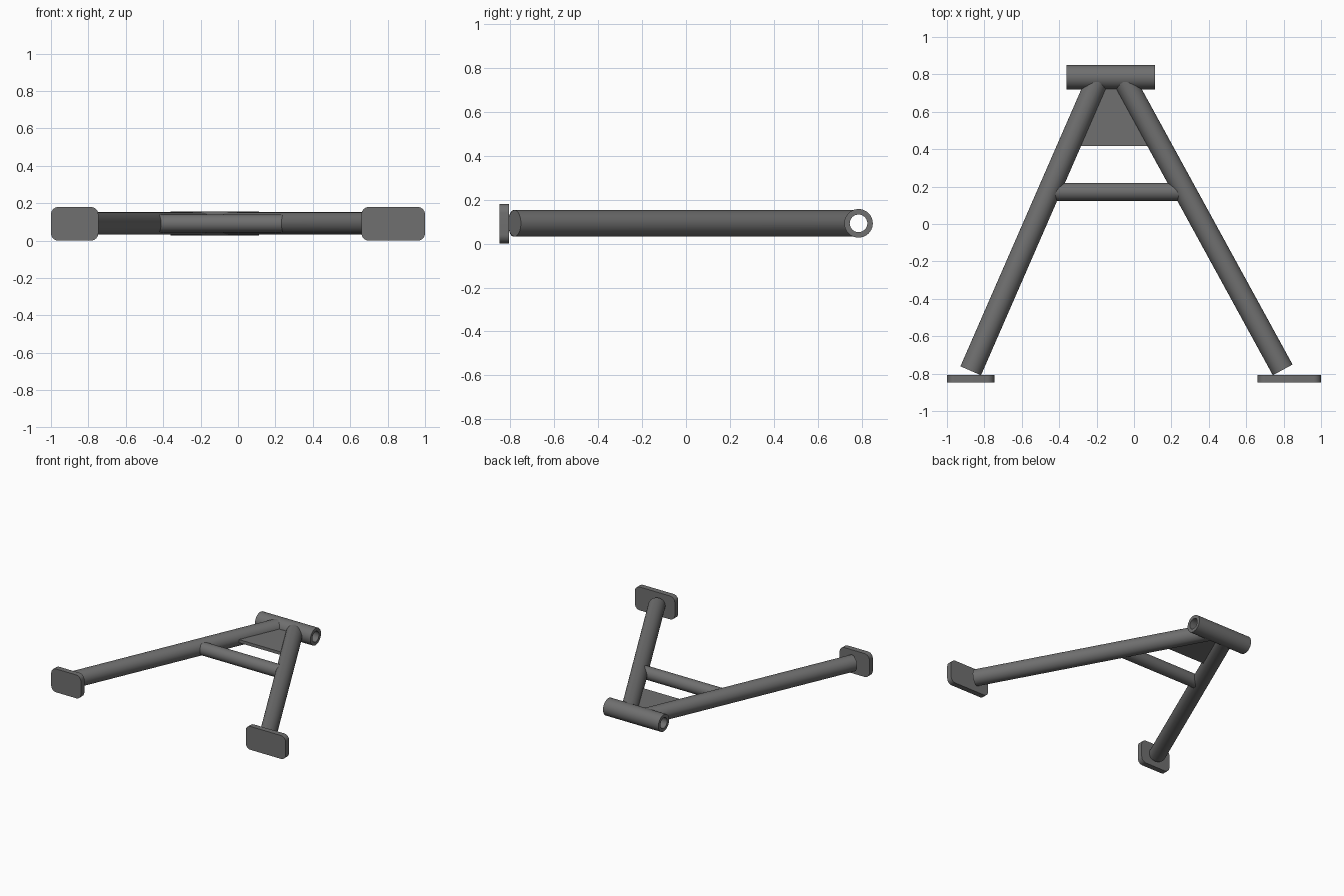
import bpy, bmesh, math
from mathutils import Vector

if "Cube" in bpy.data.objects:
    bpy.data.objects.remove(bpy.data.objects["Cube"])

Z = 0.092          # common centre height of the frame
PIVOT_Y = 0.785

steel = bpy.data.materials.new("dark grey steel")
steel.diffuse_color = (0.16, 0.16, 0.16, 1)
steel.use_nodes = True
steel.node_tree.nodes["Principled BSDF"].inputs["Base Color"].default_value = steel.diffuse_color


def finish(name, bm):
    """Turn a bmesh into a named, coloured object."""
    bmesh.ops.recalc_face_normals(bm, faces=bm.faces)
    me = bpy.data.meshes.new(name)
    bm.to_mesh(me)
    bm.free()
    ob = bpy.data.objects.new(name, me)
    bpy.context.collection.objects.link(ob)
    me.materials.append(steel)
    return ob


def smooth(ob):
    bpy.ops.object.select_all(action='DESELECT')
    ob.select_set(True)
    bpy.context.view_layer.objects.active = ob
    bpy.ops.object.shade_smooth_by_angle(angle=math.radians(30))


def rod(name, a, b, r, segs=48):
    """Solid round bar between two points."""
    a, b = Vector(a), Vector(b)
    bm = bmesh.new()
    bmesh.ops.create_cone(bm, cap_ends=True, segments=segs, radius1=r, radius2=r,
                          depth=(b - a).length)
    rot = (b - a).to_track_quat('Z', 'Y').to_matrix()
    for v in bm.verts:
        v.co = rot @ v.co + (a + b) / 2
    return finish(name, bm)


def cut(ob, cutter):
    """Subtract a cutter and apply the result."""
    mod = ob.modifiers.new("cut", 'BOOLEAN')
    mod.operation, mod.solver, mod.object = 'DIFFERENCE', 'EXACT', cutter
    bpy.context.view_layer.objects.active = ob
    bpy.ops.object.modifier_apply(modifier=mod.name)
    bpy.data.objects.remove(cutter)


def prism(name, pts, offset):
    """Extrude a closed outline."""
    bm = bmesh.new()
    face = bm.faces.new([bm.verts.new(p) for p in pts])
    ext = bmesh.ops.extrude_face_region(bm, geom=[face])
    bmesh.ops.translate(bm, vec=offset,
                        verts=[g for g in ext['geom'] if isinstance(g, bmesh.types.BMVert)])
    return finish(name, bm)


# pivot sleeve with open bore
sleeve = rod("pivot_sleeve", (-0.36, PIVOT_Y, Z), (0.113, PIVOT_Y, Z), 0.065)
cut(sleeve, rod("bore", (-0.5, PIVOT_Y, Z), (0.3, PIVOT_Y, Z), 0.04))
smooth(sleeve)

# two legs, notched to fit against the sleeve
for name, foot, top_x in (("left_leg", (-0.873, -0.785, Z), -0.188),
                          ("right_leg", (0.795, -0.78, Z), -0.062)):
    leg = rod(name, foot, (top_x, PIVOT_Y, Z), 0.06)
    cut(leg, rod("notch", (-0.6, PIVOT_Y, Z), (0.4, PIVOT_Y, Z), 0.063))
    smooth(leg)

# cross brace, ending inside the legs
smooth(rod("cross_brace", (-0.445, 0.172, Z), (0.265, 0.172, Z), 0.048))

# gusset plate with a round hole
T = 0.024
gusset = prism("gusset_plate", [(-0.33, 0.417, Z - T / 2), (0.122, 0.417, Z - T / 2),
                                (-0.03, 0.73, Z - T / 2), (-0.2, 0.73, Z - T / 2)], (0, 0, T))
cut(gusset, rod("hole", (-0.112, 0.543, Z - 0.1), (-0.112, 0.543, Z + 0.1), 0.035, 32))
smooth(gusset)

# rounded mounting pads at the feet
H, R, N = 0.18, 0.04, 8
for name, x0, x1 in (("left_pad", -1.0, -0.747), ("right_pad", 0.66, 1.0)):
    pts = []
    corners = ((x1 - R, H - R), (x0 + R, H - R), (x0 + R, R), (x1 - R, R))
    for q, (cx, cz) in enumerate(corners):
        for i in range(N + 1):
            a = (q + i / N) * math.pi / 2
            pts.append((cx + R * math.cos(a), -0.848, cz + R * math.sin(a)))
    smooth(prism(name, pts, (0, 0.042, 0)))
